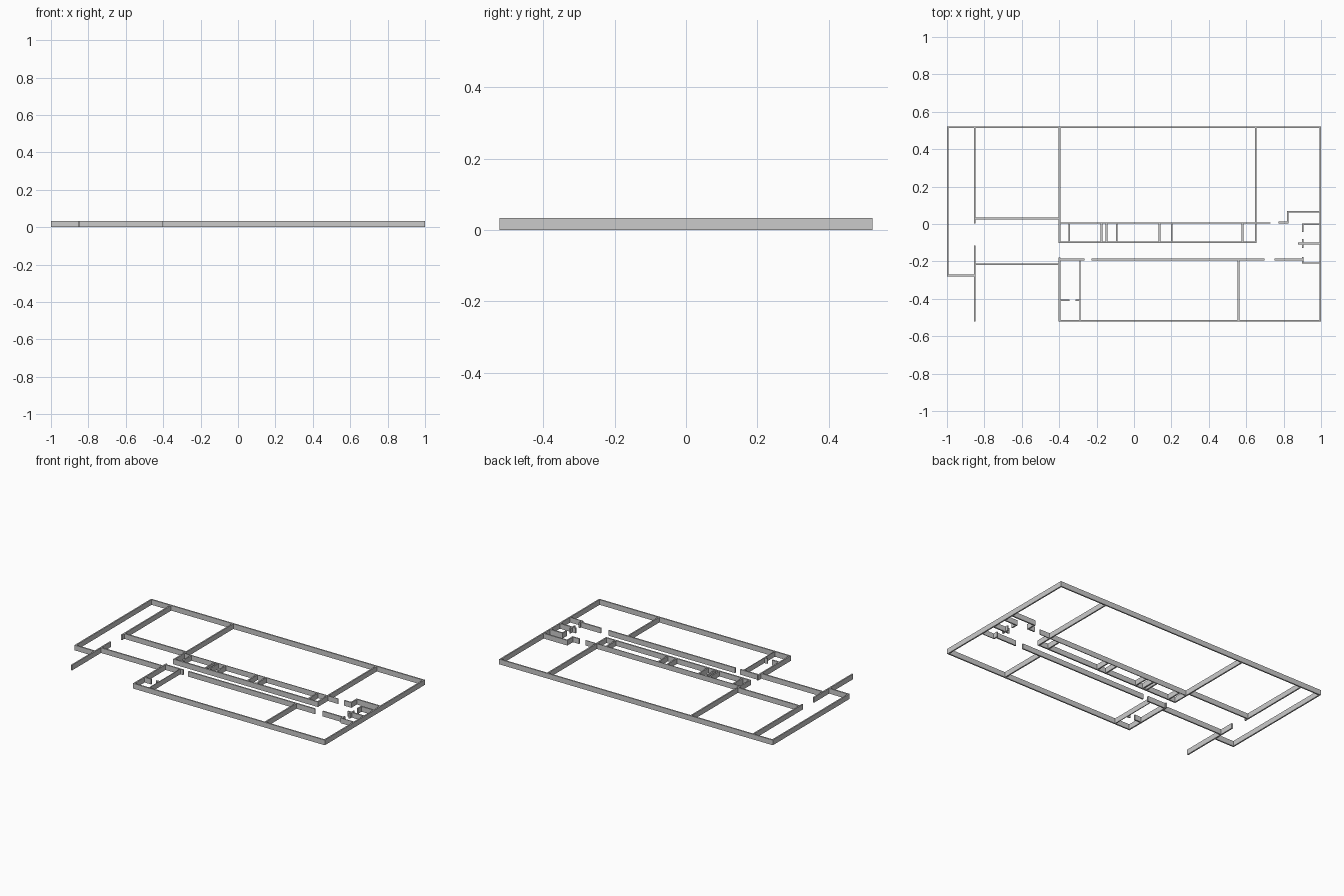
import bpy, bmesh

if "Cube" in bpy.data.objects:
    bpy.data.objects.remove(bpy.data.objects["Cube"])

H = 0.034     # wall height
T = 0.009     # standard wall thickness
THIN = 0.005  # light partition thickness


def box(bm, x0, x1, y0, y1):
    verts = [bm.verts.new((x, y, 0)) for x, y in ((x0, y0), (x1, y0), (x1, y1), (x0, y1))]
    base = bm.faces.new(verts)
    ext = bmesh.ops.extrude_face_region(bm, geom=[base])
    top = [v for v in ext["geom"] if isinstance(v, bmesh.types.BMVert)]
    bmesh.ops.translate(bm, verts=top, vec=(0, 0, H))


def walls(name, along_x=(), along_y=(), t=T):
    """along_x: (y centre, x start, x end); along_y: (x centre, y start, y end)"""
    bm = bmesh.new()
    for y, a, b in along_x:
        box(bm, a, b, y - t / 2, y + t / 2)
    for x, a, b in along_y:
        box(bm, x - t / 2, x + t / 2, a, b)
    bmesh.ops.recalc_face_normals(bm, faces=bm.faces)
    mesh = bpy.data.meshes.new(name)
    bm.to_mesh(mesh)
    bm.free()
    obj = bpy.data.objects.new(name, mesh)
    bpy.context.collection.objects.link(obj)


# Building perimeter
walls("outer_walls",
      along_x=[(0.5175, -1, 1), (-0.5175, -0.402, 1), (-0.275, -1, -0.85)],
      along_y=[(-0.9955, -0.279, 0.522), (0.9955, -0.522, 0.522),
               (-0.398, -0.522, -0.178)])

# Left wing rooms and the free-standing wall
walls("left_wing_walls",
      along_x=[(0.029, -0.856, -0.398), (-0.215, -0.856, -0.398)],
      along_y=[(-0.852, 0.003, 0.52), (-0.852, -0.522, -0.114)])

# Large back hall
walls("back_hall_walls", along_y=[(-0.398, -0.102, 0.52), (0.651, -0.102, 0.52)])
walls("hall_front_partition", along_x=[(0.005, -0.402, 0.73)], t=THIN)

# Strip of small rooms in front of the hall
walls("service_core_walls",
      along_x=[(-0.098, -0.402, 0.655)],
      along_y=[(x, -0.1, 0.006) for x in (-0.346, -0.174, -0.147, -0.093, 0.136, 0.201, 0.58)])

# Corridor wall with door gaps
walls("corridor_wall",
      along_x=[(-0.19, -0.402, -0.265), (-0.19, -0.228, 0.698), (-0.19, 0.752, 0.906)])

# Front rooms
walls("front_room_walls",
      along_x=[(-0.408, -0.4, -0.346), (-0.408, -0.312, -0.288)],
      along_y=[(0.559, -0.519, -0.19)])
walls("front_room_partition", along_y=[(-0.288, -0.519, -0.19)], t=THIN)

# Small rooms at the right end
walls("end_room_walls",
      along_x=[(0.008, 0.773, 0.826), (0.066, 0.818, 0.998),
               (-0.002, 0.899, 0.998), (-0.104, 0.876, 0.998)],
      along_y=[(0.822, 0.004, 0.07), (0.903, -0.042, 0.002),
               (0.903, -0.128, -0.08), (0.903, -0.211, -0.176)])
walls("end_room_partition", along_x=[(-0.209, 0.899, 0.998)], t=THIN)
